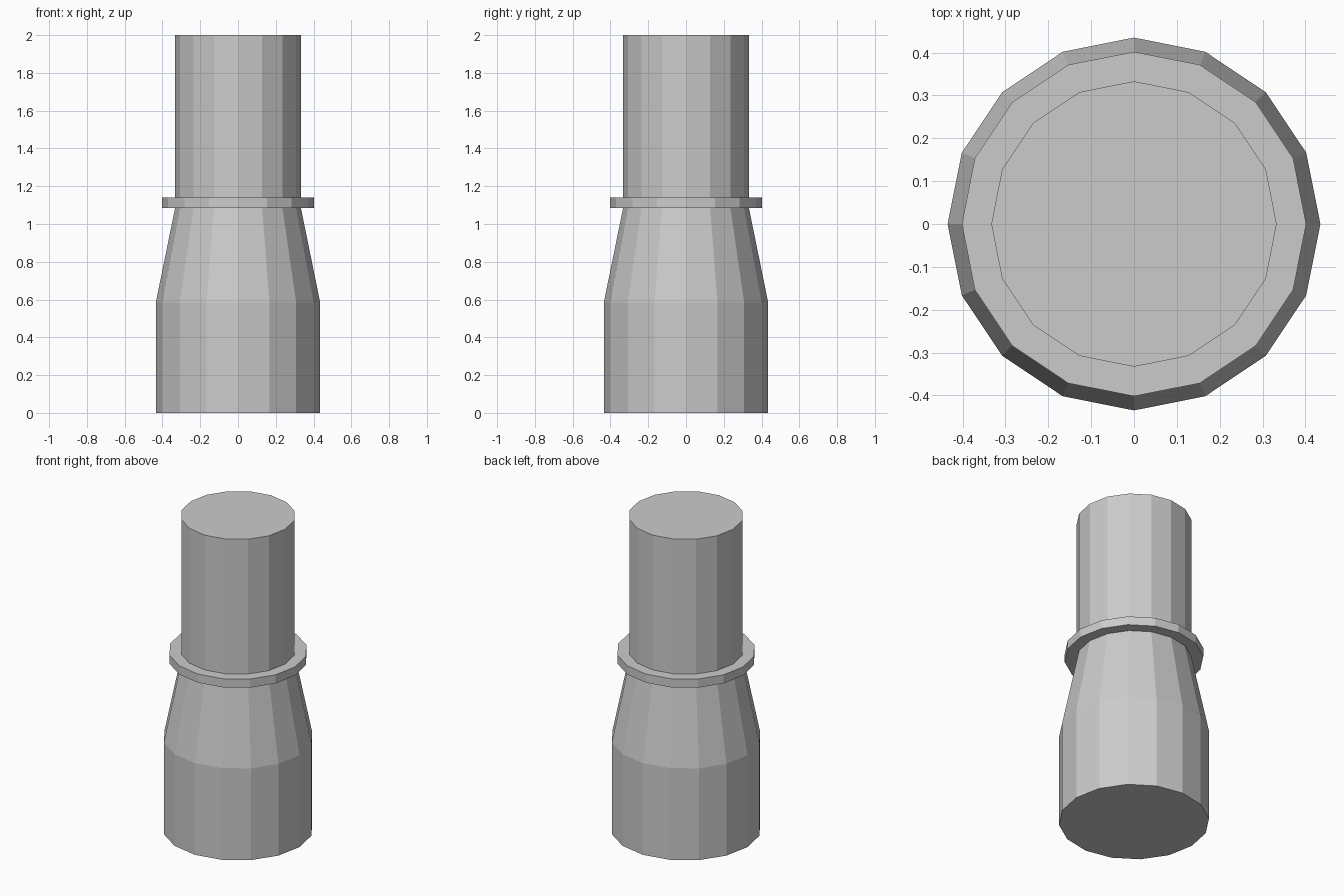
import bpy
import bmesh
from math import cos, sin, tau

cube = bpy.data.objects.get("Cube")
if cube:
    bpy.data.objects.remove(cube, do_unlink=True)

SIDES = 16

grey = bpy.data.materials.new("light grey")
grey.use_nodes = True
colour = (0.6, 0.6, 0.6, 1)
grey.diffuse_color = colour
grey.node_tree.nodes["Principled BSDF"].inputs["Base Color"].default_value = colour


def lathe(name, profile):
    """Flat-sided turned solid from (radius, height) pairs, capped at both ends."""
    bm = bmesh.new()
    rings = [[bm.verts.new((r * cos(tau * i / SIDES), r * sin(tau * i / SIDES), z))
              for i in range(SIDES)] for r, z in profile]
    for low, high in zip(rings, rings[1:]):
        for i in range(SIDES):
            j = (i + 1) % SIDES
            bm.faces.new((low[i], low[j], high[j], high[i]))
    bm.faces.new(rings[0][::-1])
    bm.faces.new(rings[-1])
    mesh = bpy.data.meshes.new(name)
    bm.to_mesh(mesh)
    bm.free()
    mesh.materials.append(grey)
    obj = bpy.data.objects.new(name, mesh)
    bpy.context.collection.objects.link(obj)
    return obj


# Wide base with tapered shoulder
lathe("base_body", [(0.435, 0), (0.435, 0.585), (0.333, 1.085)])
# Thin projecting ring
lathe("collar", [(0.402, 1.085), (0.402, 1.14)])
# Straight upper cylinder
lathe("upper_cylinder", [(0.333, 1.14), (0.333, 2)])
